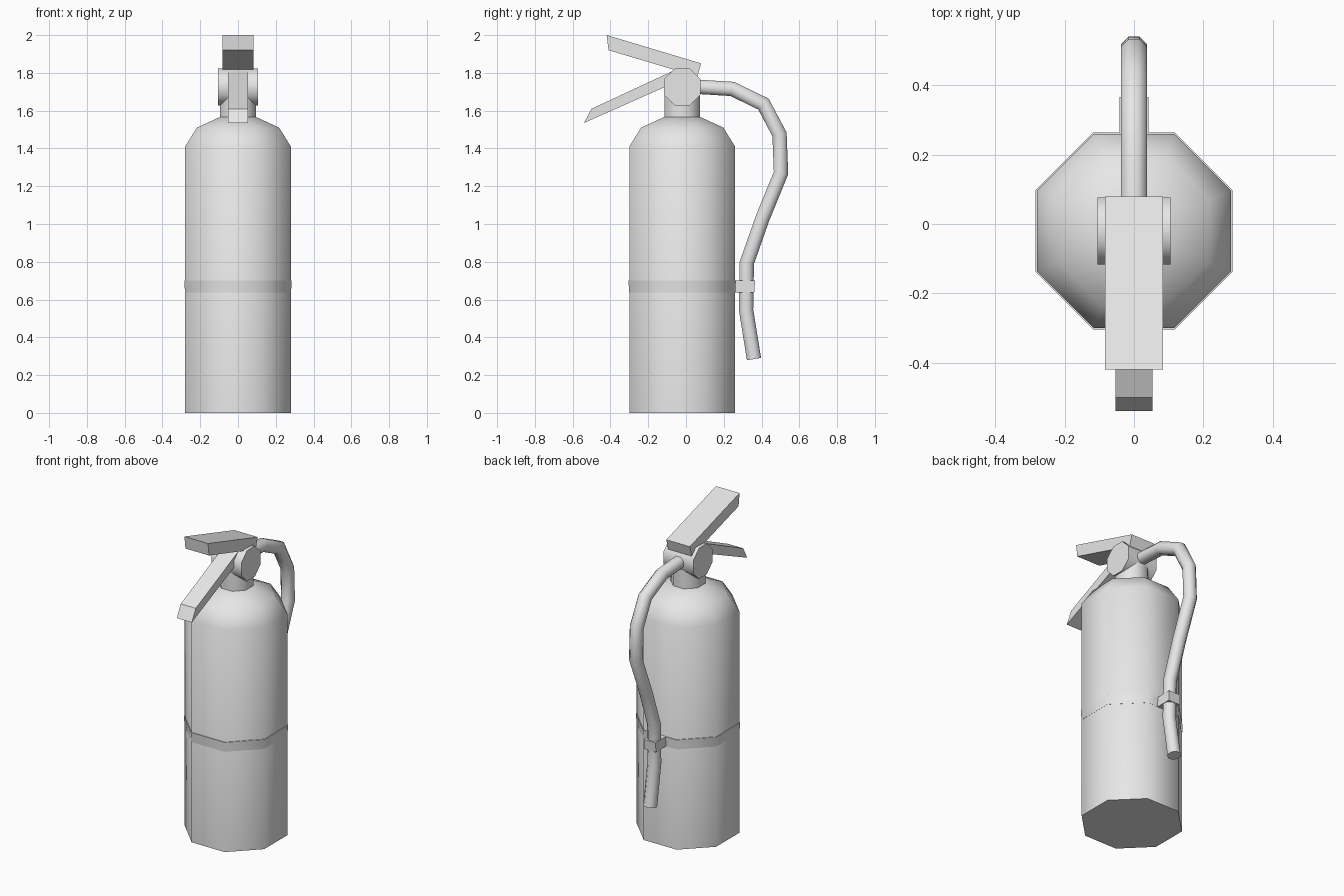
import bpy
import bmesh
import math
from mathutils import Matrix, Vector

if "Cube" in bpy.data.objects:
    bpy.data.objects.remove(bpy.data.objects["Cube"], do_unlink=True)

AXIS_Y = -0.02   # centre line of the tank
SIDES = 8
HALF_STEP = math.pi / SIDES

grey = bpy.data.materials.new("light_grey")
grey.use_nodes = True
grey.diffuse_color = (0.8, 0.8, 0.8, 1)
shader = next(n for n in grey.node_tree.nodes if n.type == "BSDF_PRINCIPLED")
shader.inputs["Base Color"].default_value = (0.8, 0.8, 0.8, 1)


def smooth(obj):
    bpy.ops.object.select_all(action="DESELECT")
    obj.select_set(True)
    bpy.context.view_layer.objects.active = obj
    bpy.ops.object.shade_smooth_by_angle(angle=math.radians(50))


def add_rings(name, rings, rounded=True):
    """Skin a stack of equal rings and cap both ends."""
    bm = bmesh.new()
    loops = [[bm.verts.new(p) for p in ring] for ring in rings]
    for low, high in zip(loops, loops[1:]):
        for i in range(len(low)):
            j = (i + 1) % len(low)
            bm.faces.new((low[i], low[j], high[j], high[i]))
    bm.faces.new(loops[0])
    bm.faces.new(loops[-1])
    bmesh.ops.recalc_face_normals(bm, faces=bm.faces)
    mesh = bpy.data.meshes.new(name)
    bm.to_mesh(mesh)
    bm.free()
    obj = bpy.data.objects.new(name, mesh)
    bpy.context.collection.objects.link(obj)
    mesh.materials.append(grey)
    if rounded:
        smooth(obj)
    return obj


def octagon(radius):
    angles = [HALF_STEP * (2 * i + 1) for i in range(SIDES)]
    return [(radius * math.cos(a), radius * math.sin(a)) for a in angles]


def lathe(name, profile):
    rings = [[(x, y + AXIS_Y, z) for x, y in octagon(r)] for r, z in profile]
    return add_rings(name, rings)


def side_plate(name, outline, half_width):
    """Extrude a (y, z) outline across x."""
    rings = [[(x, y, z) for y, z in outline] for x in (-half_width, half_width)]
    return add_rings(name, rings, rounded=False)


# Tank and neck
lathe("tank", [(0.303, 0), (0.303, 1.41), (0.236, 1.51), (0.1, 1.568)])
lathe("neck", [(0.102, 1.55), (0.102, 1.72)])

# Valve drum lying across the neck
drum = octagon(0.105)
add_rings("valve", [[(x, y + AXIS_Y, z + 1.725) for y, z in drum]
                    for x in (-0.105, 0.105)])

# Levers
side_plate("squeeze_lever", [(-0.42, 2.0), (-0.41, 1.92), (0.06, 1.78), (0.08, 1.85)], 0.083)
side_plate("carry_handle", [(-0.54, 1.535), (-0.5, 1.61), (-0.07, 1.81),
                            (0, 1.81), (0, 1.775)], 0.053)

# Hose, mitred at each bend
path = [Vector((0, y, z)) for y, z in (
    (0, 1.73), (0.245, 1.715), (0.41, 1.635), (0.495, 1.475), (0.503, 1.27),
    (0.405, 1.03), (0.322, 0.795), (0.318, 0.545), (0.36, 0.285))]
side = Vector((1, 0, 0))
hose_rings = []
for i, point in enumerate(path):
    before = (point - path[max(i - 1, 0)]).normalized()
    after = (path[min(i + 1, len(path) - 1)] - point).normalized()
    tangent = (before + after).normalized()
    bend = max(tangent.dot(before), tangent.dot(after))
    out = tangent.cross(side) / bend
    hose_rings.append([point + side * u + out * v for u, v in octagon(0.041)])
add_rings("hose", hose_rings)

# Strap around the tank, looped out around the hose at the back
loop = []
for x, y in octagon(0.303):
    loop.append((x, y + AXIS_Y))
    if x > 0 and y > 0.2:
        loop += [(0.041, y + AXIS_Y), (0.041, 0.36), (-0.041, 0.36), (-0.041, y + AXIS_Y)]
strap_rings = []
for z, grow in ((0.638, 1.003), (0.7, 1.016)):
    scale = Matrix.Diagonal((grow, grow))
    strap_rings.append([(*(scale @ Vector(p)), z) for p in loop])
add_rings("hose_strap", strap_rings)
